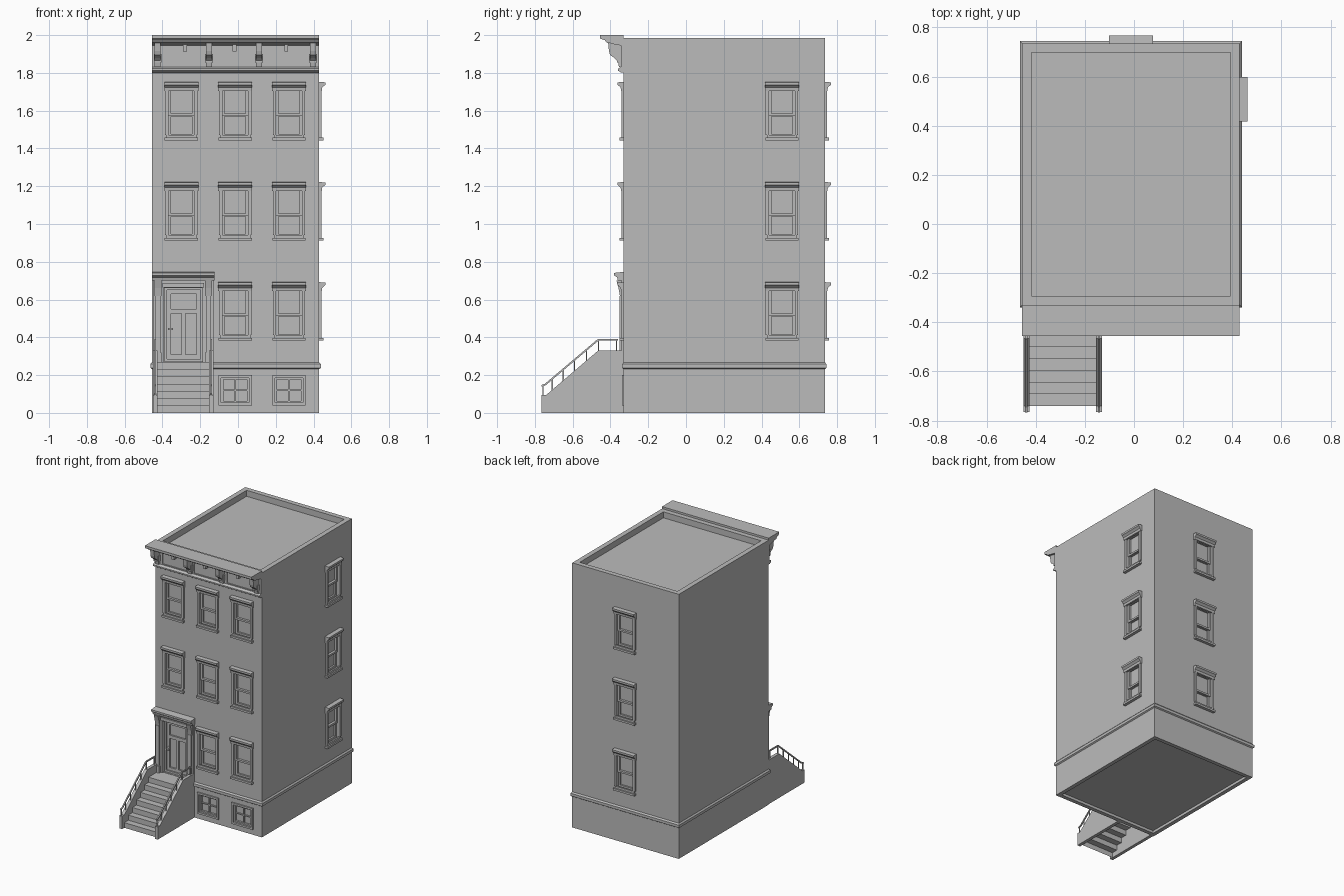
import bpy, bmesh
from math import pi
from mathutils import Vector, Matrix

old = bpy.data.objects.get("Cube")
if old:
    bpy.data.objects.remove(old)

stone = bpy.data.materials.new("stone_grey")
stone.use_nodes = True
GREY = (0.5, 0.5, 0.5, 1)
stone.diffuse_color = GREY
stone.node_tree.nodes["Principled BSDF"].inputs["Base Color"].default_value = GREY

X0, X1, Y0, Y1 = -0.455, 0.43, -0.33, 0.735   # wall planes


def prism(bm, pts, x0, x1):
    """Extrude a (y, z) outline along x."""
    a = [bm.verts.new((x0, y, z)) for y, z in pts]
    b = [bm.verts.new((x1, y, z)) for y, z in pts]
    bm.faces.new(a)
    bm.faces.new(b[::-1])
    for i in range(len(pts)):
        j = (i + 1) % len(pts)
        bm.faces.new((a[i], b[i], b[j], a[j]))


def box(bm, x0, x1, y0, y1, z0, z1):
    prism(bm, [(y0, z0), (y1, z0), (y1, z1), (y0, z1)], x0, x1)


def frame(bm, x0, x1, z0, z1, t, y0, y1):
    """Rectangular border of width t."""
    box(bm, x0, x0 + t, y0, y1, z0, z1)
    box(bm, x1 - t, x1, y0, y1, z0, z1)
    box(bm, x0 + t, x1 - t, y0, y1, z0, z0 + t)
    box(bm, x0 + t, x1 - t, y0, y1, z1 - t, z1)


def beam(bm, p, q, w):
    """Square bar from p to q."""
    p, q = Vector(p), Vector(q)
    d = q - p
    m = Matrix.Translation((p + q) / 2) @ d.to_track_quat('Z', 'X').to_matrix().to_4x4()
    bmesh.ops.create_cube(bm, size=1, matrix=m @ Matrix.Diagonal((w, w, d.length, 1)))


def mesh_of(name, bm):
    bmesh.ops.recalc_face_normals(bm, faces=bm.faces)
    me = bpy.data.meshes.new(name)
    bm.to_mesh(me)
    bm.free()
    me.materials.append(stone)
    return me


def add(name, me, loc=(0, 0, 0), turn=0):
    ob = bpy.data.objects.new(name, me)
    ob.location = loc
    ob.rotation_euler.z = turn
    bpy.context.collection.objects.link(ob)
    return ob


# Walls, belt course, parapet and recessed roof as stacked rectangles
bm = bmesh.new()
rings = []
for off, z in [(-0.03, 0.02), (-0.03, 0), (0, 0), (0, 0.232), (0.009, 0.238), (0.009, 0.258),
               (0, 0.268), (0, 1.985), (-0.037, 1.985), (-0.037, 1.94)]:
    rings.append([bm.verts.new(c) for c in (
        (X0 - off, Y0 - off, z), (X1 + off, Y0 - off, z),
        (X1 + off, Y1 + off, z), (X0 - off, Y1 + off, z))])
for a, b in zip(rings, rings[1:]):
    for i in range(4):
        j = (i + 1) % 4
        bm.faces.new((a[i], a[j], b[j], b[i]))
bm.faces.new(rings[0][::-1])
bm.faces.new(rings[-1])
walls = add("walls", mesh_of("walls", bm))

# Window positions: (location on wall, turn)
COLS, ROWS = (-0.3, -0.015, 0.27), (0.382, 0.912, 1.442)
spots = [((x, Y0, z), 0) for z in ROWS for x in COLS if (x, z) != (COLS[0], ROWS[0])]
spots += [((X1, 0.508, z), pi / 2) for z in ROWS]
spots += [((-0.012, Y1, z), pi) for z in ROWS]

# Openings cut into the walls
bm = bmesh.new()
for loc, turn in spots:
    start = len(bm.verts)
    box(bm, -0.07, 0.07, -0.02, 0.03, 0.02, 0.28)
    bm.verts.ensure_lookup_table()
    bmesh.ops.transform(bm, matrix=Matrix.Translation(loc) @ Matrix.Rotation(turn, 4, 'Z'),
                        verts=bm.verts[start:])
for x in COLS[1:]:
    box(bm, x - 0.075, x + 0.075, Y0 - 0.02, Y0 + 0.02, 0.052, 0.188)
box(bm, -0.39, -0.185, Y0 - 0.02, Y0 + 0.035, 0.272, 0.665)
cutter = add("opening_cutter", mesh_of("opening_cutter", bm))
cutter.hide_render = True
cut = walls.modifiers.new("openings", 'BOOLEAN')
cut.operation, cut.solver, cut.object = 'DIFFERENCE', 'EXACT', cutter
deps = bpy.context.evaluated_depsgraph_get()
walls.data = bpy.data.meshes.new_from_object(walls.evaluated_get(deps))
walls.modifiers.clear()
bpy.data.objects.remove(cutter)

# Sash window with hood, casing and sill, shared by all openings
bm = bmesh.new()
prism(bm, [(0, 0.262), (-0.014, 0.262), (-0.016, 0.28), (-0.024, 0.288), (-0.032, 0.294),
           (-0.032, 0.308), (0, 0.31)], -0.09, 0.09)
box(bm, -0.088, 0.088, -0.022, 0, 0, 0.015)
box(bm, -0.08, 0.08, -0.012, 0, 0.015, 0.03)
for s in (-1, 1):
    box(bm, *sorted((s * 0.086, s * 0.068)), -0.012, 0.004, 0.03, 0.262)
frame(bm, -0.07, 0.07, 0.13, 0.28, 0.014, 0.008, 0.022)
frame(bm, -0.07, 0.07, 0.02, 0.142, 0.014, 0.016, 0.029)
sash = mesh_of("sash_window", bm)
for i, (loc, turn) in enumerate(spots):
    add(f"window_{i + 1}", sash, loc, turn)

# Basement windows with four panes
bm = bmesh.new()
frame(bm, -0.088, 0.088, 0.04, 0.2, 0.014, -0.01, 0.004)
frame(bm, -0.075, 0.075, 0.052, 0.188, 0.012, 0.004, 0.018)
box(bm, -0.004, 0.004, 0.008, 0.019, 0.062, 0.178)
box(bm, -0.065, 0.065, 0.009, 0.019, 0.116, 0.124)
low = mesh_of("basement_window", bm)
for i, x in enumerate(COLS[1:]):
    add(f"basement_window_{i + 1}", low, (x, Y0, 0))

# Roof cornice: crown slab, frieze and lower moulding
bm = bmesh.new()
prism(bm, [(Y0, 1.8), (-0.345, 1.803), (-0.36, 1.812), (-0.36, 1.822), (-0.343, 1.832),
           (-0.343, 1.945), (-0.375, 1.95), (-0.4, 1.957), (-0.42, 1.96), (-0.43, 1.973),
           (-0.455, 1.982), (-0.455, 2.0), (Y0, 2.0)], X0, X1)
add("cornice", mesh_of("cornice", bm))

# Scrolled cornice brackets and small blocks between them
bm = bmesh.new()
for x in (-0.425, -0.153, 0.112, 0.398):
    prism(bm, [(-0.343, 1.83), (-0.355, 1.832), (-0.36, 1.86), (-0.38, 1.88), (-0.402, 1.895),
               (-0.408, 1.915), (-0.412, 1.958), (-0.343, 1.958)], x - 0.016, x + 0.016)
    box(bm, x - 0.021, x + 0.021, -0.366, -0.343, 1.855, 1.9)
for x in (-0.28, -0.018, 0.255):
    box(bm, x - 0.01, x + 0.01, -0.375, -0.343, 1.912, 1.955)
    frame(bm, x - 0.11, x + 0.11, 1.836, 1.942, 0.006, -0.348, -0.343)
add("cornice_brackets", mesh_of("cornice_brackets", bm))

# Door surround: pilasters, consoles, lintel and hood
CX = -0.29
bm = bmesh.new()
for s in (-1, 1):
    def side(a, b, *r):
        box(bm, *sorted((CX + s * a, CX + s * b)), *r)
    side(0.102, 0.16, -0.342, Y0, 0.268, 0.7)
    side(0.12, 0.148, -0.353, -0.342, 0.32, 0.62)
    side(0.114, 0.156, -0.36, -0.342, 0.268, 0.32)
    x = CX + s * 0.134
    prism(bm, [(-0.342, 0.62), (-0.35, 0.62), (-0.357, 0.66), (-0.368, 0.7), (-0.342, 0.7)],
          x - 0.018, x + 0.018)
box(bm, CX - 0.102, CX + 0.102, -0.342, Y0, 0.66, 0.7)
box(bm, CX - 0.11, CX + 0.11, -0.35, -0.342, 0.665, 0.688)
prism(bm, [(Y0, 0.7), (-0.36, 0.7), (-0.365, 0.718), (-0.38, 0.727), (-0.38, 0.741), (Y0, 0.747)],
      CX - 0.165, CX + 0.165)
add("door_surround", mesh_of("door_surround", bm))

# Door with raised stiles, rails and a handle
bm = bmesh.new()
Y = Y0 + 0.035
frame(bm, -0.39, -0.185, 0.272, 0.665, 0.014, Y - 0.022, Y)
frame(bm, -0.376, -0.199, 0.286, 0.651, 0.022, Y - 0.012, Y)
box(bm, -0.354, -0.221, Y - 0.012, Y, 0.525, 0.55)
box(bm, -0.298, -0.277, Y - 0.012, Y, 0.308, 0.525)
box(bm, -0.37, -0.36, Y - 0.016, Y - 0.012, 0.42, 0.465)
box(bm, -0.37, -0.345, Y - 0.03, Y - 0.016, 0.44, 0.449)
add("door", mesh_of("door", bm))

# Steps, open underneath
bm = bmesh.new()
line = []
for i in range(7):
    y = -0.74 + i * 0.048
    line += [(y, i * 0.0385), (y, (i + 1) * 0.0385)]
line.append((Y0, 7 * 0.0385))
pairs = [[bm.verts.new((x, y, z)) for x in (-0.426, -0.154)] for y, z in line]
for (a, b), (c, d) in zip(pairs, pairs[1:]):
    bm.faces.new((a, b, d, c))
me = mesh_of("steps", bm)
if me.polygons[-1].normal.z < 0:
    me.flip_normals()
add("steps", me)

# Stoop side walls and handrails
for side_name, x in (("right", -0.438), ("left", -0.142)):
    bm = bmesh.new()
    prism(bm, [(Y0, 0), (-0.765, 0), (-0.765, 0.095), (-0.74, 0.095), (-0.465, 0.33), (Y0, 0.33)],
          x - 0.012, x + 0.012)
    add(f"stoop_wall_{side_name}", mesh_of("stoop_wall", bm))
    bm = bmesh.new()
    path = [(-0.765, 0.143), (-0.745, 0.15), (-0.465, 0.387), (-0.36, 0.387)]
    for p, q in zip(path, path[1:]):
        beam(bm, (x, *p), (x, *q), 0.009)
    for y in (-0.758, -0.708, -0.65, -0.59, -0.527, -0.463, -0.367):
        top = min(max(0.15 + (y + 0.745) * 0.846, 0.145), 0.387)
        beam(bm, (x, y, top - 0.062), (x, y, top), 0.006)
    add(f"handrail_{side_name}", mesh_of("handrail", bm))
